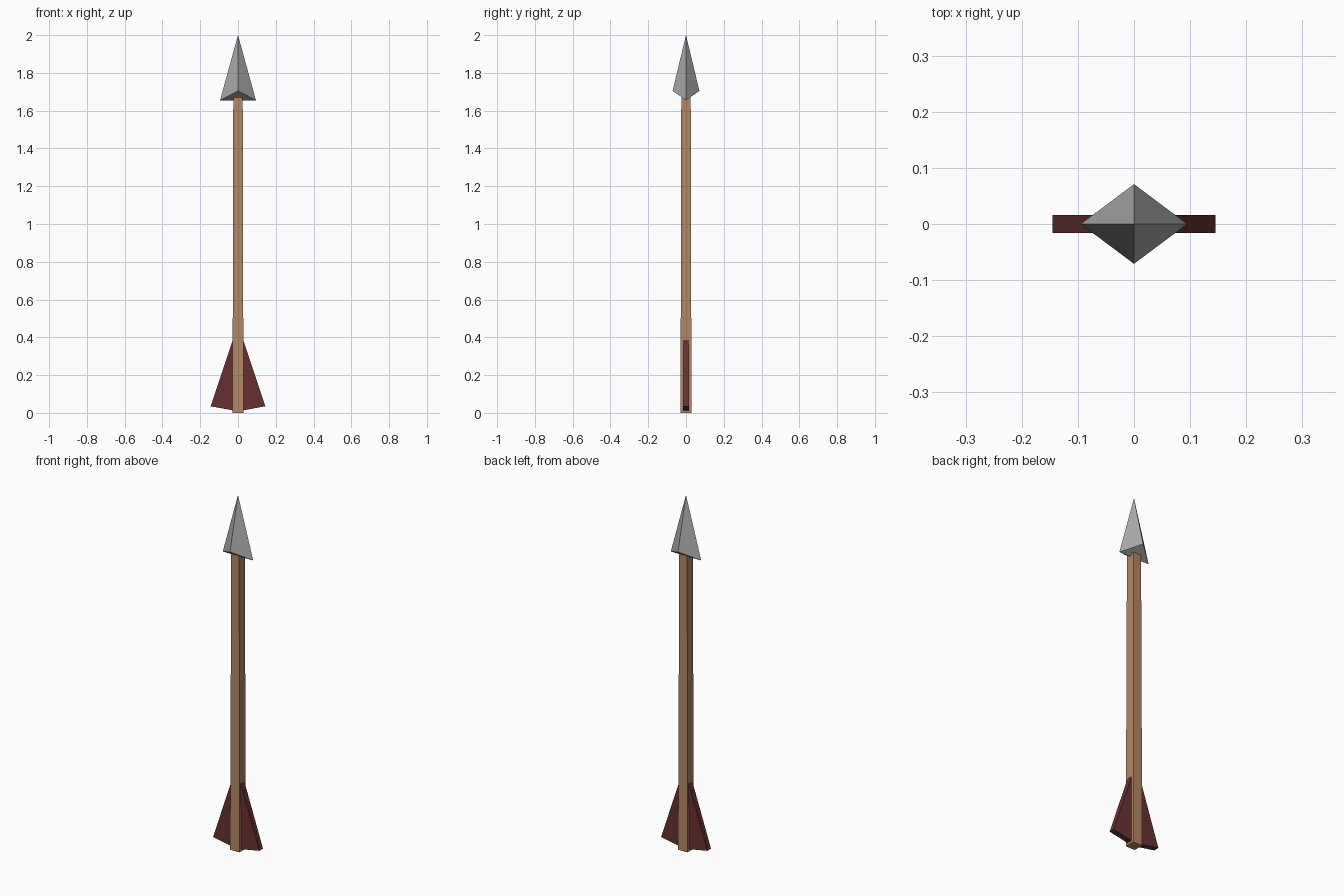
import bpy

if "Cube" in bpy.data.objects:
    bpy.data.objects.remove(bpy.data.objects["Cube"])


def material(name, rgb):
    mat = bpy.data.materials.new(name)
    mat.diffuse_color = (*rgb, 1.0)
    mat.use_nodes = True
    mat.node_tree.nodes["Principled BSDF"].inputs["Base Color"].default_value = mat.diffuse_color
    return mat


def mesh_object(name, verts, faces, mat):
    mesh = bpy.data.meshes.new(name)
    mesh.from_pydata(verts, [], faces)
    mesh.materials.append(mat)
    obj = bpy.data.objects.new(name, mesh)
    bpy.context.collection.objects.link(obj)
    return obj


def square_ring(half, z):
    return [(-half, -half, z), (half, -half, z), (half, half, z), (-half, half, z)]


def bridge(n):
    return [(i, (i + 1) % n, n + (i + 1) % n, n + i) for i in range(n)]


wood = material("light brown wood", (0.46, 0.245, 0.125))
steel = material("grey steel", (0.40, 0.40, 0.40))
maroon = material("dark red feather", (0.135, 0.031, 0.031))

# Slightly tapered square shaft
mesh_object("shaft", square_ring(0.029, 0.0) + square_ring(0.025, 1.67),
            [(3, 2, 1, 0), (4, 5, 6, 7)] + bridge(4), wood)

# Four-sided arrowhead with a folded underside
head = [(0.095, 0, 1.655), (0, 0.071, 1.705), (-0.095, 0, 1.655), (0, -0.071, 1.705), (0, 0, 2.0)]
mesh_object("arrowhead", head,
            [(i, (i + 1) % 4, 4) for i in range(4)] + [(0, 2, 1), (0, 3, 2)], steel)

# Pair of fletching fins: a flat profile given thickness, mirrored in x
for side, label in ((1, "right"), (-1, "left")):
    profile = [(0.02, 0.012), (0.145, 0.035), (0.028, 0.385), (0.02, 0.385)]
    verts = [(side * x, y, z) for y in (-0.016, 0.016) for x, z in profile]
    faces = [(0, 1, 2, 3), (7, 6, 5, 4)] + [f[::-1] for f in bridge(4)]
    if side < 0:
        faces = [f[::-1] for f in faces]
    mesh_object(label + "_fin", verts, faces, maroon)
